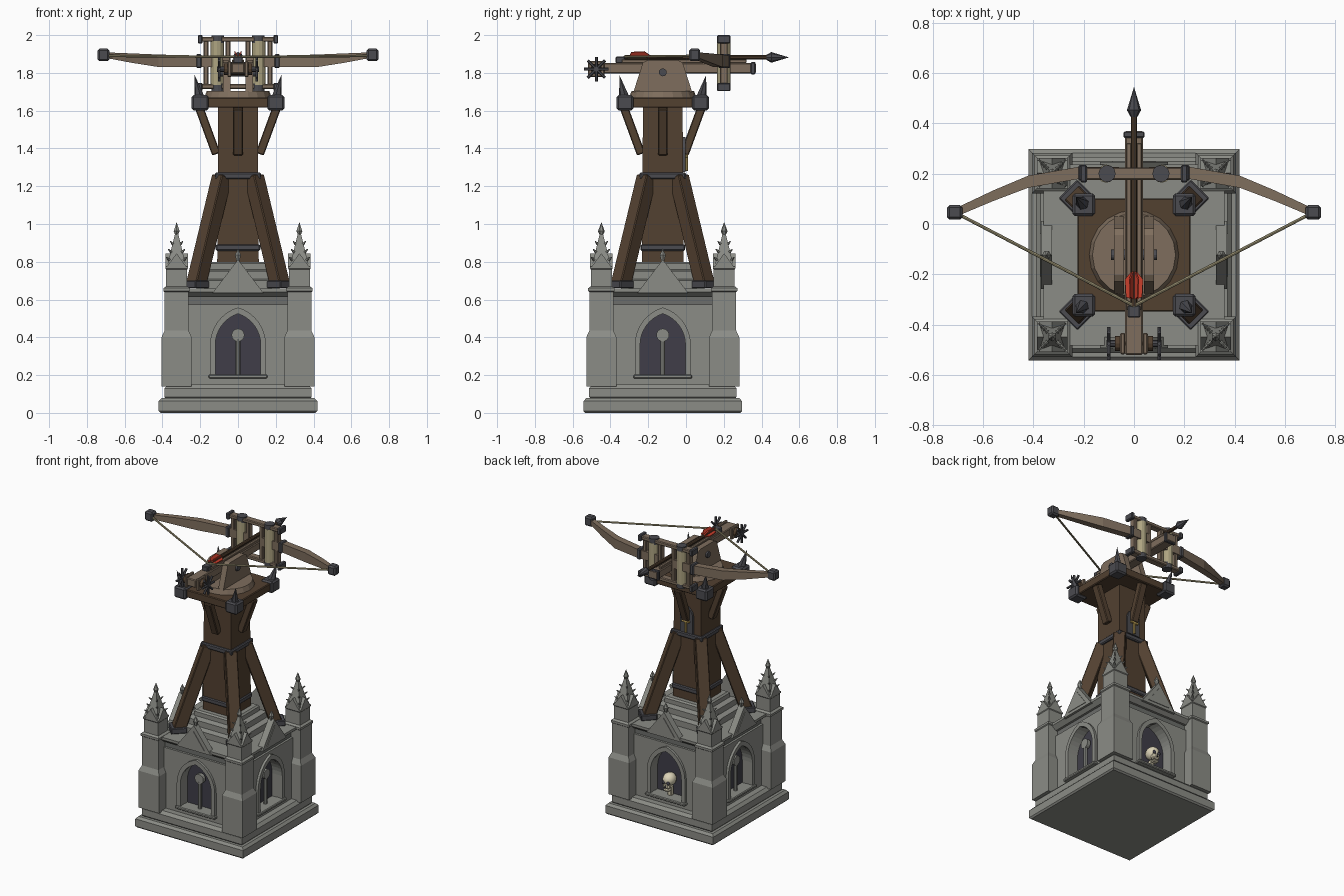
import bpy, bmesh, math
from mathutils import Matrix, Vector

if "Cube" in bpy.data.objects:
    bpy.data.objects.remove(bpy.data.objects["Cube"])

CY = -0.123                                  # y of the tower axis
T = Matrix.Translation((0, CY, 0))
SIDES = [T @ Matrix.Rotation(k * math.pi / 2, 4, 'Z') for k in range(4)]   # front, right, back, left
CORNERS = [(sx, sy) for sx in (-1, 1) for sy in (-1, 1)]

def mat(name, r, g, b):
    m = bpy.data.materials.new(name)
    m.diffuse_color = (r, g, b, 1)
    m.use_nodes = True
    m.node_tree.nodes["Principled BSDF"].inputs["Base Color"].default_value = m.diffuse_color
    return m

STONE = mat("stone", .26, .265, .24)
STONE_DARK = mat("shaded_stone", .15, .155, .145)
GLASS = mat("dark_niche", .05, .048, .065)
WOOD = mat("dark_wood", .085, .052, .03)
PALE = mat("pale_wood", .21, .155, .11)
IRON = mat("iron", .07, .07, .08)
ROPE = mat("rope", .42, .37, .22)
RED = mat("red", .6, .05, .025)
BONE = mat("bone", .72, .66, .48)
GOLD = mat("gold", .55, .38, .1)

def finish(name, bm, m, M=None, bevel=0, smooth=False):
    bmesh.ops.recalc_face_normals(bm, faces=bm.faces)
    if M is not None:
        bm.transform(M)
    me = bpy.data.meshes.new(name)
    bm.to_mesh(me)
    bm.free()
    me.materials.append(m)
    if smooth:
        me.shade_smooth()
    o = bpy.data.objects.new(name, me)
    bpy.context.collection.objects.link(o)
    if bevel:
        b = o.modifiers.new("bevel", 'BEVEL')
        b.width, b.segments = bevel, 1
    return o

def box(name, c, s, m, M=None, bevel=.005):
    bm = bmesh.new()
    bmesh.ops.create_cube(bm, size=1, matrix=Matrix.Translation(c) @ Matrix.Diagonal((*s, 1)))
    return finish(name, bm, m, M, bevel)

def along(a, b):
    a, b = Vector(a), Vector(b)
    return Matrix.Translation((a + b) / 2) @ (b - a).to_track_quat('Z', 'Y').to_matrix().to_4x4(), (b - a).length

def beam(name, a, b, w, h, m, M=None):
    A, L = along(a, b)
    return box(name, (0, 0, 0), (w, h, L), m, (M or Matrix()) @ A)

def rod(name, a, b, r0, r1, m, n=12, M=None):
    A, L = along(a, b)
    bm = bmesh.new()
    bmesh.ops.create_cone(bm, cap_ends=True, segments=n, radius1=r0, radius2=r1, depth=L)
    return finish(name, bm, m, (M or Matrix()) @ A)

def ball(name, c, s, m):
    bm = bmesh.new()
    bmesh.ops.create_uvsphere(bm, u_segments=14, v_segments=10, radius=1,
                              matrix=Matrix.Translation(c) @ Matrix.Diagonal((*s, 1)))
    return finish(name, bm, m, None, 0, True)

def loft(name, rings, m, M=None):
    bm = bmesh.new()
    vs = [[bm.verts.new(p) for p in r] for r in rings]
    for r, s in zip(vs, vs[1:]):
        for i in range(len(r)):
            j = (i + 1) % len(r)
            bm.faces.new((r[i], r[j], s[j], s[i]))
    bm.faces.new(vs[0])
    bm.faces.new(vs[-1])
    return finish(name, bm, m, M)

def stack(name, cx, cy, levels, m):          # square tower of (z, half width)
    return loft(name, [[(cx - h, cy - h, z), (cx + h, cy - h, z), (cx + h, cy + h, z), (cx - h, cy + h, z)]
                       for z, h in levels], m)

def prism(name, pts, y0, y1, m, M=None):     # x-z outline extruded along y
    return loft(name, [[(x, y, z) for x, z in pts] for y in (y0, y1)], m, M)

def arch(w, z0, zs, za, n=8):                # pointed arch outline, right foot to left foot
    h = za - zs
    R = (w * w + h * h) / (2 * w)
    t = math.asin(h / R)
    right = [(w - R + R * math.cos(t * i / n), zs + R * math.sin(t * i / n)) for i in range(n + 1)]
    return [(w, z0)] + right + [(-x, z) for x, z in right[-2::-1]] + [(-w, z0)]

# stone base, walls and stepped roof
stack("base_slab", 0, CY, [(0, .41), (.01, .42), (.062, .42), (.078, .405)], STONE)
stack("base_step", 0, CY, [(.078, .385), (.085, .39), (.13, .39), (.15, .372)], STONE)
walls = stack("chapel_walls", 0, CY, [(.14, .33), (.575, .33)], STONE)
stack("frieze", 0, CY, [(.575, .315), (.62, .315)], STONE_DARK)
stack("cornice", 0, CY, [(.615, .33), (.64, .36), (.658, .36)], STONE)
stack("roof_steps", 0, CY, [(.655, .22), (.70, .22), (.71, .185), (.75, .185), (.76, .15), (.79, .15), (.80, .14)], STONE)

# arched niches cut into all four walls
for M in SIDES:
    cut = prism("niche_cutter", arch(.122, .2, .36, .53), -.40, -.262, STONE, M)
    b = walls.modifiers.new("niche", 'BOOLEAN')
    b.operation, b.object, b.solver = 'DIFFERENCE', cut, 'EXACT'
    bpy.context.view_layer.update()
    me = bpy.data.meshes.new_from_object(walls.evaluated_get(bpy.context.evaluated_depsgraph_get()))
    walls.modifiers.clear()
    walls.data = me
    bpy.data.objects.remove(cut)

for k, M in enumerate(SIDES):
    prism("niche_back", arch(.12, .202, .36, .527), -.268, -.26, GLASS, M)
    prism("arch_moulding", arch(.148, .19, .36, .558) + arch(.12, .19, .36, .525)[::-1], -.347, -.325, STONE, M)
    box("sill", (0, -.325, .192), (.31, .07, .02), STONE, M)
    if k != 2:
        rod("mullion", (0, -.30, .2), (0, -.30, .39), .013, .013, STONE, 8, M)
        rod("tracery_disc", (0, -.312, .412), (0, -.286, .412), .034, .034, STONE, 16, M)
    prism("gable", [(-.135, .635), (.135, .635), (0, .812)], -.37, -.325, STONE, M)
    prism("gable_panel", [(-.085, .655), (.085, .655), (0, .77)], -.374, -.368, STONE, M)
    rod("gable_finial", (0, -.347, .80), (0, -.347, .835), .008, .018, STONE, 6, M)
    rod("gable_finial_tip", (0, -.347, .835), (0, -.347, .87), .018, 0, STONE, 6, M)

# corner buttresses with crocketed pinnacles
for sx, sy in CORNERS:
    x, y = sx * .325, CY + sy * .325
    stack("buttress", x, y, [(.14, .08), (.40, .08), (.435, .064), (.64, .064), (.645, .07), (.66, .07),
                             (.67, .056), (.76, .056), (.765, .06), (.775, .06)], STONE)
    stack("spire", x, y, [(.77, .052), (.95, .008)], STONE)
    P = Matrix.Translation((x, y, 0))
    for k in range(4):
        prism("gablet", [(-.058, .765), (.058, .765), (0, .845)], -.06, -.035, STONE,
              P @ Matrix.Rotation(k * math.pi / 2, 4, 'Z'))
    for i in range(3):
        z = .81 + i * .042
        h = .052 - .044 * (z - .77) / .18
        for cx, cy in CORNERS:
            rod("crocket", (x + cx * h * .9, y + cy * h * .9, z), (x + cx * (h + .011), y + cy * (h + .011), z + .014),
                .008, .003, STONE, 5)
    rod("pinnacle_knob", (x, y, .94), (x, y, .962), .008, .018, STONE, 6)
    rod("pinnacle_tip", (x, y, .962), (x, y, 1.01), .018, 0, STONE, 6)

# skull in the back niche
sy = CY + .305
ball("skull_cranium", (0, sy, .318), (.043, .05, .044), BONE)
box("skull_face", (0, sy + .028, .282), (.05, .035, .04), BONE, None, .008)
box("skull_jaw", (0, sy + .024, .25), (.042, .036, .018), BONE, None, .006)
box("skull_neck", (0, sy - .01, .235), (.03, .03, .07), BONE)
for s in (-1, 1):
    ball("skull_eye", (s * .018, sy + .043, .305), (.012, .009, .012), GLASS)
rod("skull_nose", (0, sy + .049, .275), (0, sy + .049, .293), .007, .001, GLASS, 4)

# timber post, legs and braces
stack("post", 0, CY, [(.79, .11), (1.62, .105)], WOOD)
for z, h in ((.875, .118), (1.255, .122)):
    box("post_band", (0, CY, z), (h * 2, h * 2, .034), IRON, None, .006)
for sx, sy in CORNERS:
    beam("leg", (sx * .222, sy * .222, .68), (sx * .085, sy * .085, 1.25), .08, .08, WOOD, T)
    box("leg_shoe", (0, 0, 0), (.105, .105, .04), IRON,
        T @ Matrix.Translation((sx * .225, sy * .225, .68)) @ Matrix.Rotation(math.pi / 4, 4, 'Z'))
for M in SIDES:
    beam("brace", (0, -.115, 1.37), (0, -.205, 1.615), .052, .045, WOOD, M)

# cross plaque on the back of the post
prism("plaque", arch(.05, 1.275, 1.39, 1.46, 5), -.12, -.105, IRON, SIDES[2])
box("cross_upright", (0, -.127, 1.335), (.014, .014, .11), GOLD, SIDES[2], .002)
box("cross_bar", (0, -.127, 1.36), (.06, .014, .014), GOLD, SIDES[2], .002)

# platform with iron corners and spikes
box("platform", (0, CY, 1.643), (.45, .45, .055), WOOD)
for sx, sy in CORNERS:
    box("platform_corner", (sx * .2, CY + sy * .2, 1.642), (.09, .09, .08), IRON, None, .01)
    rod("corner_spike", (sx * .205, CY + sy * .205, 1.675), (sx * .23, CY + sy * .23, 1.79), .027, 0, IRON, 6)

# turntable and cheeks
rod("turntable", (0, CY, 1.665), (0, CY, 1.705), .18, .165, PALE, 20)
for s in (-1, 1):
    loft("cheek", [[(x, CY + y, z) for y, z in ((-.155, 1.70), (.155, 1.70), (.105, 1.855), (.08, 1.868),
                                               (-.08, 1.868), (-.105, 1.855))] for x in (s * .04, s * .08)], PALE)
rod("pivot_bolt", (-.092, CY, 1.803), (.092, CY, 1.803), .021, .021, IRON, 12)

# stock, rail and trigger
box("stock", (0, -.075, 1.825), (.07, .89, .055), PALE)
for s in (-1, 1):
    box("rail", (s * .021, -.01, 1.862), (.02, .66, .02), PALE, None, .003)
box("stock_tip_band", (0, .355, 1.825), (.085, .025, .066), IRON)
box("trigger_block", (0, -.347, 1.868), (.05, .05, .036), IRON)

# winch with spoked handles
rod("winch_drum", (-.075, -.475, 1.82), (.075, -.475, 1.82), .03, .03, WOOD, 12)
rod("winch_axle", (-.11, -.475, 1.82), (.11, -.475, 1.82), .014, .014, IRON, 8)
for s in (-1, 1):
    box("winch_bracket", (s * .045, -.475, 1.82), (.02, .085, .085), PALE)
    for i in range(4):
        a = math.pi * i / 4
        d = Vector((0, math.cos(a), math.sin(a))) * .065
        c = Vector((s * .1, -.475, 1.82))
        rod("winch_spoke", c - d, c + d, .008, .008, IRON, 6)

# torsion frame, rope bundles and bow arms
for z in (1.978, 1.728):
    box("frame_bar", (0, .2, z), (.40, .05, .026), PALE)
for s in (-1, 1):
    for z in (1.978, 1.725):
        box("frame_cap", (s * .2, .2, z), (.026, .07, .044), IRON)
        rod("rope_washer", (s * .107, .2, z - .02), (s * .107, .2, z + .02), .034, .034, IRON, 12)
    for x in (.17, .052):
        box("frame_post", (s * x, .2, 1.853), (.026, .042, .24), PALE)
    rod("rope_bundle", (s * .11, .2, 1.735), (s * .11, .2, 1.968), .036, .036, ROPE, 12)
    arm = ((.06, .203, 1.862, .024, .03), (.22, .203, 1.862, .024, .03), (.42, .168, 1.864, .024, .033),
           (.56, .112, 1.878, .021, .025), (.71, .045, 1.895, .017, .014))
    loft("bow_arm", [[(s * x, y - a, z - b), (s * x, y + a, z - b), (s * x, y + a, z + b), (s * x, y - a, z + b)]
                     for x, y, z, a, b in arm], PALE)
    box("arm_clamp", (s * .207, .203, 1.862), (.028, .062, .074), IRON)
    box("arm_tip", (s * .712, .046, 1.895), (.062, .058, .066), IRON, None, .01)
    rod("bow_string", (s * .69, .035, 1.89), (0, -.325, 1.885), .0065, .0065, ROPE, 8)

# bolt
rod("bolt_shaft", (0, -.325, 1.882), (0, .45, 1.882), .012, .012, WOOD, 10)
rod("bolt_collar", (0, .425, 1.882), (0, .452, 1.882), .013, .028, IRON, 8)
rod("bolt_head", (0, .452, 1.882), (0, .545, 1.882), .028, 0, IRON, 8)
for a in (0, 60, 120, 180):
    F = Matrix.Translation((0, 0, 1.882)) @ Matrix.Rotation(math.radians(-a), 4, 'Y')
    loft("fletching", [[(x, y, z) for x, y in ((.008, -.30), (.032, -.29), (.036, -.22), (.008, -.185))]
                       for z in (-.003, .003)], RED, F)
